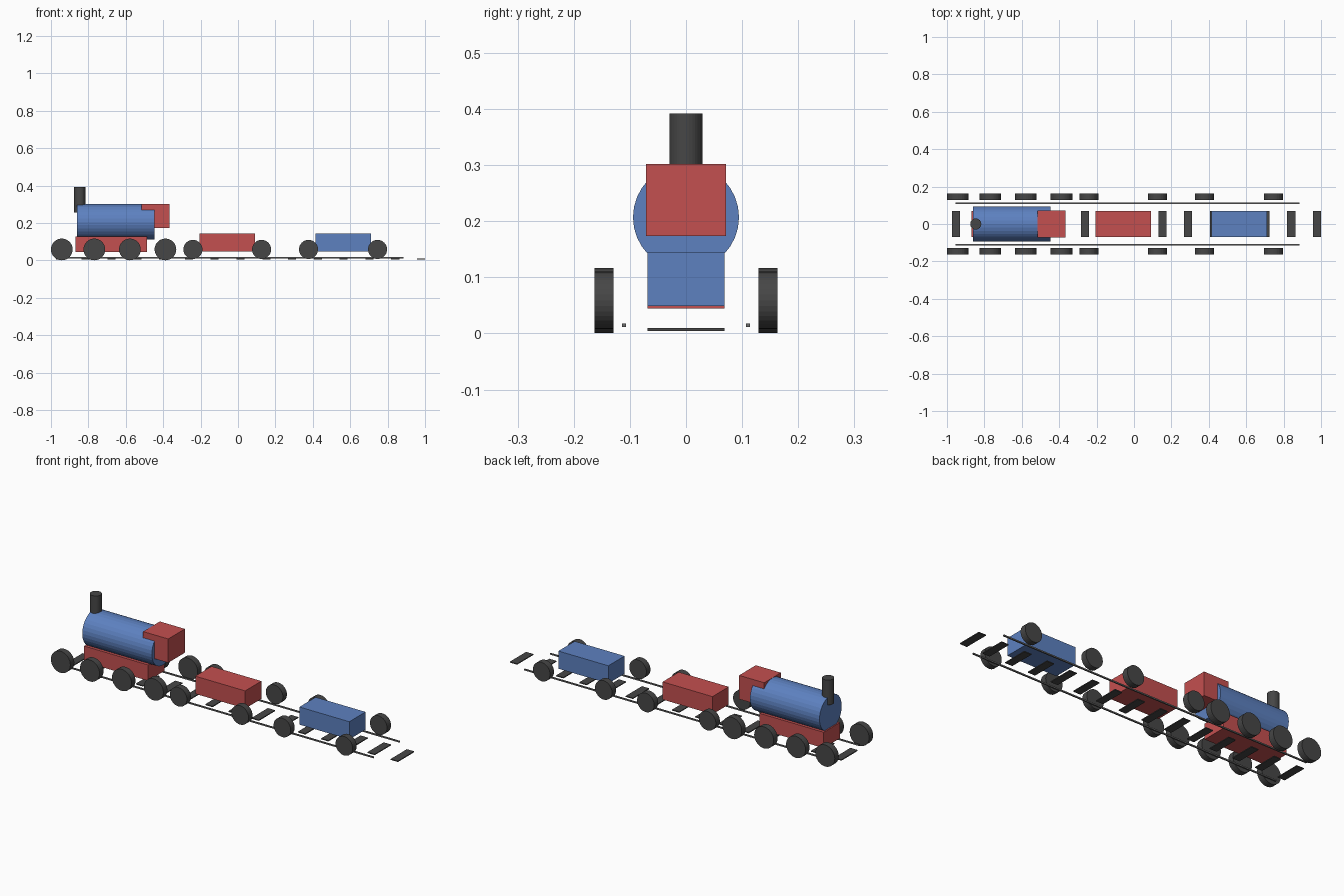
import bpy, bmesh
from math import radians
from mathutils import Matrix, Vector

if "Cube" in bpy.data.objects:
    bpy.data.objects.remove(bpy.data.objects["Cube"])


def material(name, rgb):
    m = bpy.data.materials.new(name)
    m.diffuse_color = (*rgb, 1)
    m.use_nodes = True
    m.node_tree.nodes["Principled BSDF"].inputs["Base Color"].default_value = m.diffuse_color
    return m


RED = material("red paint", (0.55, 0.08, 0.08))
BLUE = material("blue paint", (0.11, 0.22, 0.53))
DARK = material("dark grey", (0.062, 0.062, 0.062))
STEEL = material("rail grey", (0.15, 0.15, 0.15))


def finish(name, bm, mat):
    me = bpy.data.meshes.new(name)
    bm.to_mesh(me)
    bm.free()
    me.materials.append(mat)
    ob = bpy.data.objects.new(name, me)
    bpy.context.collection.objects.link(ob)
    return ob


def box(name, x, y, z, mat):
    """Box from (min, max) ranges on each axis."""
    bm = bmesh.new()
    size = [r[1] - r[0] for r in (x, y, z)]
    mid = Vector([(r[0] + r[1]) / 2 for r in (x, y, z)])
    bmesh.ops.create_cube(bm, size=1, matrix=Matrix.Translation(mid) @ Matrix.Diagonal((*size, 1)))
    return finish(name, bm, mat)


def cylinder(name, centre, radius, length, axis, mat, sides=32):
    bm = bmesh.new()
    turn = {"X": Matrix.Rotation(radians(90), 4, "Y"),
            "Y": Matrix.Rotation(radians(90), 4, "X"),
            "Z": Matrix.Identity(4)}[axis]
    bmesh.ops.create_cone(bm, cap_ends=True, segments=sides, radius1=radius, radius2=radius,
                          depth=length, matrix=Matrix.Translation(centre) @ turn)
    return finish(name, bm, mat)


# Engine: chassis, boiler, cab and chimney
box("engine_chassis", (-0.868, -0.487), (-0.069, 0.069), (0.044, 0.129), RED)
cylinder("boiler", (-0.654, 0, 0.207), 0.0945, 0.414, "X", BLUE)
box("cab", (-0.515, -0.366), (-0.071, 0.071), (0.174, 0.302), RED)
cylinder("chimney", (-0.846, 0, 0.324), 0.0295, 0.135, "Z", DARK)

# Wagons
box("red_wagon", (-0.206, 0.091), (-0.069, 0.069), (0.049, 0.144), RED)
box("blue_wagon", (0.414, 0.711), (-0.069, 0.069), (0.049, 0.144), BLUE)

# Wheels and rails on both sides
for side, s in (("front", -1), ("back", 1)):
    for i, x in enumerate((-0.942, -0.768, -0.578, -0.388)):
        cylinder(f"engine_wheel_{side}_{i + 1}", (x, s * 0.146, 0.059), 0.058, 0.034, "Y", DARK)
    for i, x in enumerate((-0.241, 0.126, 0.377, 0.746)):
        cylinder(f"wagon_wheel_{side}_{i + 1}", (x, s * 0.146, 0.059), 0.051, 0.034, "Y", DARK)
    box(f"rail_{side}", (-0.954, 0.885), sorted((s * 0.107, s * 0.114)), (0.011, 0.018), STEEL)

# Evenly spaced sleepers
for i in range(15):
    x = -0.952 + i * 0.1379
    box(f"sleeper_{i + 1}", (x - 0.0215, x + 0.0215), (-0.069, 0.069), (0.0045, 0.0095), DARK)
